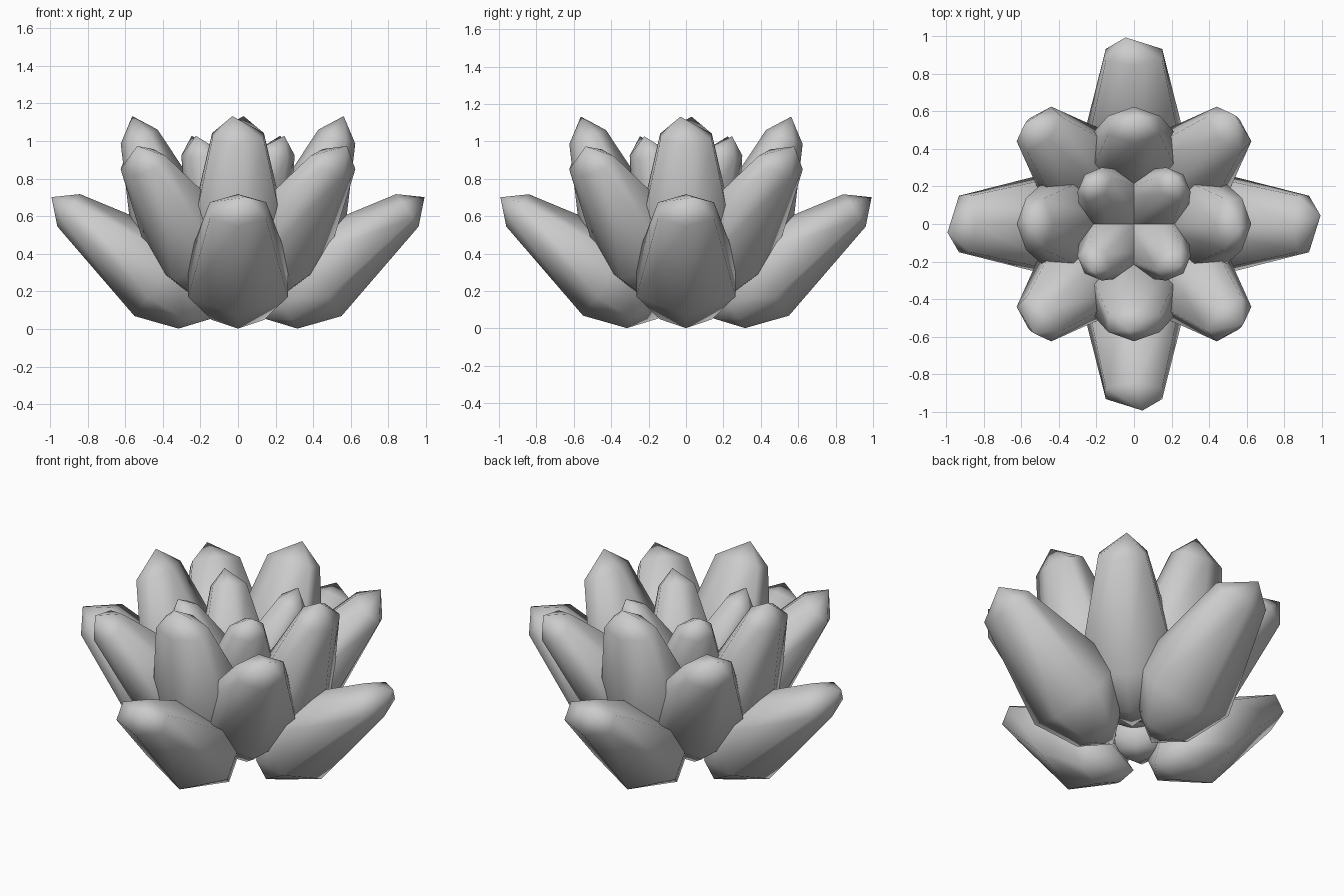
import bpy, bmesh, math
from mathutils import Vector, Matrix

cube = bpy.data.objects.get("Cube")
if cube:
    bpy.data.objects.remove(cube)

grey = bpy.data.materials.new("stone grey")
grey.use_nodes = True
colour = (0.6, 0.6, 0.6, 1)
grey.diffuse_color = colour
grey.node_tree.nodes["Principled BSDF"].inputs["Base Color"].default_value = colour

SIDES = 6
BASE, TIP = -0.32, 0.745


def petal(name, azimuth, radius, height, tilt, lean=0.045, size=1,
          tip_width=0.15, base_side=0):
    """Six-sided tapering petal, ridged on top, with its middle at radius, height."""
    bm = bmesh.new()
    loops = []
    # distance along the petal, half width, half thickness, sideways drop
    rings = [(-0.21, 0.14, 0.115, -0.065), (0.02, 0.265, 0.25, -0.01),
             (0.63, tip_width, 0.105, 0)]
    for along, wide, thick, drop in rings:
        loop = []
        for i in range(SIDES):
            a = math.tau * (i + 0.5) / SIDES
            side = wide * math.cos(a) / math.cos(math.pi / SIDES)
            loop.append(bm.verts.new((along, side, thick * math.sin(a) + drop)))
        loops.append(loop)
    base = bm.verts.new((BASE, base_side, -0.04))
    tip = bm.verts.new((TIP, lean, 0.005))
    for i in range(SIDES):
        j = (i + 1) % SIDES
        bm.faces.new((base, loops[0][j], loops[0][i]))
        bm.faces.new((tip, loops[-1][i], loops[-1][j]))
        for low, high in zip(loops, loops[1:]):
            bm.faces.new((low[i], low[j], high[j], high[i]))
    # tip the petal upwards, move it out and turn it around the centre
    bm.transform(Matrix.Rotation(math.radians(azimuth), 4, 'Z')
                 @ Matrix.Translation(Vector((radius, 0, height)))
                 @ Matrix.Rotation(-math.radians(tilt), 4, 'Y')
                 @ Matrix.Scale(size, 4))
    # local y and z are the petal's width and thickness
    bmesh.ops.recalc_face_normals(bm, faces=bm.faces)
    mesh = bpy.data.meshes.new(name)
    bm.to_mesh(mesh)
    bm.free()
    mesh.materials.append(grey)
    obj = bpy.data.objects.new(name, mesh)
    bpy.context.collection.objects.link(obj)
    bpy.ops.object.select_all(action='DESELECT')
    obj.select_set(True)
    bpy.context.view_layer.objects.active = obj
    bpy.ops.object.shade_smooth_by_angle(angle=math.radians(75))


# four tiers of four petals, steeper towards the centre
for n in range(4):
    turn = 90 * n
    petal(f"outer_petal_{n + 1}", turn, 0.385, 0.27, 35,
          base_side=-0.12 if n == 3 else 0)
    petal(f"diagonal_petal_{n + 1}", turn + 45, 0.285, 0.425, 47,
          lean=0.03, tip_width=0.13)
    petal(f"inner_petal_{n + 1}", turn, 0.3, 0.435, 69,
          lean=-0.03, tip_width=0.138)
    petal(f"centre_petal_{n + 1}", turn + 45, 0.075, 0.49, 64,
          lean=0.02, size=0.8, tip_width=0.115)
